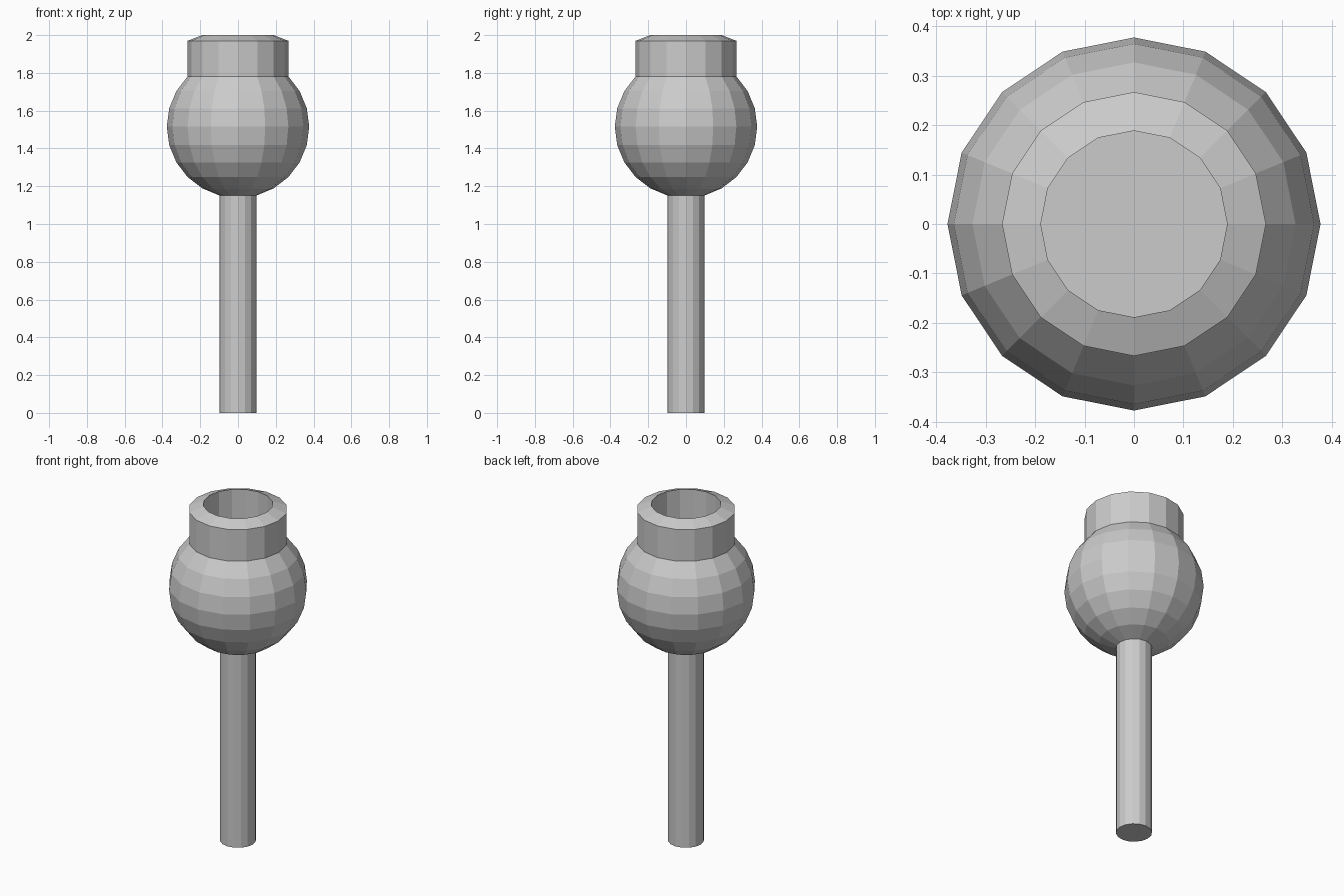
import bpy, bmesh
from math import sin, cos, pi, radians

if "Cube" in bpy.data.objects:
    bpy.data.objects.remove(bpy.data.objects["Cube"])

SIDES = 16
R, CENTRE = 0.377, 1.515          # ball radius and centre height


def lathe(name, profile):
    """Revolve (radius, z) points around z, capping both ends."""
    bm = bmesh.new()
    rings = [[bm.verts.new((r * cos(2 * pi * i / SIDES), r * sin(2 * pi * i / SIDES), z))
              for i in range(SIDES)] for r, z in profile]
    for a, b in zip(rings, rings[1:]):
        for i in range(SIDES):
            j = (i + 1) % SIDES
            bm.faces.new((a[i], a[j], b[j], b[i]))
    bm.faces.new(rings[0][::-1])
    bm.faces.new(rings[-1])
    bmesh.ops.recalc_face_normals(bm, faces=bm.faces)
    mesh = bpy.data.meshes.new(name)
    bm.to_mesh(mesh)
    bm.free()
    obj = bpy.data.objects.new(name, mesh)
    bpy.context.collection.objects.link(obj)
    return obj


# Ball in 15 degree rings, from the stem joint up to the collar joint
ball = [(R * cos(radians(a)), CENTRE + R * sin(radians(a))) for a in range(-75, 46, 15)]
stem_r, collar_r = ball[0][0], ball[-1][0]
hole_r = R / 2

# Stem, ball, collar with bevelled rim, and the recess in one skin
lathe("ball_topped_stem", [(stem_r, 0)] + ball + [
    (collar_r, 1.97),
    (hole_r, 2.0),
    (hole_r, ball[-1][1]),
])
